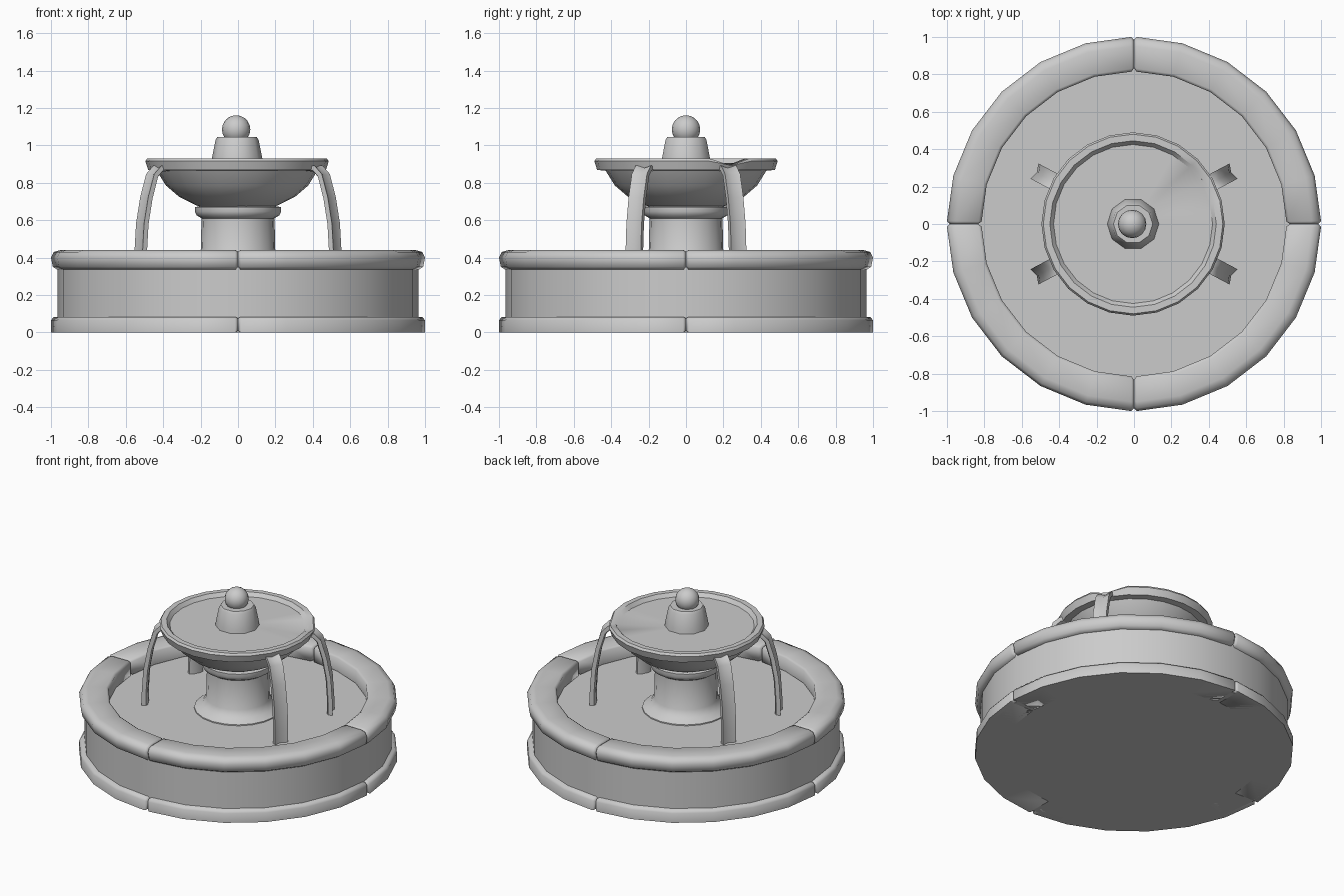
import bpy, bmesh
from math import radians, degrees, sin, cos, atan2, hypot
from mathutils import Vector

if "Cube" in bpy.data.objects:
    bpy.data.objects.remove(bpy.data.objects["Cube"])


def finish(name, bm, location=(0, 0, 0), angle=35):
    bmesh.ops.recalc_face_normals(bm, faces=bm.faces)
    mesh = bpy.data.meshes.new(name)
    bm.to_mesh(mesh)
    bm.free()
    mesh.shade_smooth()
    mesh.set_sharp_from_angle(angle=radians(angle))
    ob = bpy.data.objects.new(name, mesh)
    ob.location = location
    bpy.context.collection.objects.link(ob)
    return ob


def lathe_bm(profile, sides, closed=False):
    """Revolve (radius, z) points; open profiles get end caps."""
    bm = bmesh.new()
    rings = []
    for r, z in profile:
        rings.append([bm.verts.new((r * cos(radians(360 * i / sides)),
                                    r * sin(radians(360 * i / sides)), z))
                      for i in range(sides)])
    pairs = list(zip(rings, rings[1:]))
    if closed:
        pairs.append((rings[-1], rings[0]))
    for a, b in pairs:
        for i in range(sides):
            j = (i + 1) % sides
            bm.faces.new((a[i], a[j], b[j], b[i]))
    if not closed:
        bm.faces.new(rings[0])
        bm.faces.new(rings[-1])
    return bm


def sweep(bm, sections):
    """Skin a list of closed cross-sections and cap the ends."""
    rings = [[bm.verts.new(p) for p in s] for s in sections]
    n = len(rings[0])
    for a, b in zip(rings, rings[1:]):
        for i in range(n):
            j = (i + 1) % n
            bm.faces.new((a[i], a[j], b[j], b[i]))
    bm.faces.new(rings[0])
    bm.faces.new(rings[-1])


def stone_quarter(name, profile, start):
    """Quarter ring of stone whose tapered ends leave a V joint."""
    bm = bmesh.new()
    cr = sum(p[0] for p in profile) / len(profile)
    cz = sum(p[1] for p in profile) / len(profile)
    sections = []
    for a in (0.03, 0.9, 15, 30, 45, 60, 75, 89.1, 89.97):
        s = 0.82 if a in (0.03, 89.97) else 1.0
        t = radians(start + a)
        sections.append([((cr + (r - cr) * s) * cos(t),
                          (cr + (r - cr) * s) * sin(t),
                          cz + (z - cz) * s) for r, z in profile])
    sweep(bm, sections)
    finish(name, bm, angle=65)


# Basin: wall, rim stones, footing stones, floor and water
wall = [(0.84, 0.02), (0.965, 0.02), (0.965, 0.40), (0.84, 0.40)]
finish("basin_wall", lathe_bm(wall, 24, closed=True))
rim = [(0.815, 0.34), (0.815, 0.43), (0.83, 0.44), (0.95, 0.44), (0.985, 0.43),
       (1.0, 0.40), (0.99, 0.35), (0.965, 0.335)]
foot = [(0.82, 0.0), (1.0, 0.0), (1.0, 0.065), (0.985, 0.083), (0.82, 0.083)]
for k in range(4):
    stone_quarter(f"basin_rim_{k + 1}", rim, 90 * k)
    stone_quarter(f"basin_footing_{k + 1}", foot, 90 * k)
finish("basin_floor", lathe_bm([(0.97, 0.0), (0.97, 0.04)], 24))
finish("basin_water", lathe_bm([(0.84, 0.325), (0.84, 0.335)], 24))

# Pedestal column with flared foot and collar
column = [(0.28, 0.3), (0.275, 0.342), (0.23, 0.365), (0.20, 0.41), (0.195, 0.61),
          (0.22, 0.625), (0.23, 0.645), (0.23, 0.67), (0.2, 0.675)]
finish("pedestal", lathe_bm(column, 20))

# Upper bowl filled to a level surface, with a spout notch worn into the rim
bowl = [(0.16, 0.66), (0.22, 0.68), (0.31, 0.725), (0.38, 0.785), (0.43, 0.865),
        (0.475, 0.868), (0.49, 0.915), (0.48, 0.93), (0.445, 0.93), (0.425, 0.905),
        (0.13, 0.905)]
bm = lathe_bm(bowl, 24)
for v in bm.verts:
    if v.co.z > 0.9 and hypot(v.co.x, v.co.y) > 0.4 and \
            25 < degrees(atan2(v.co.y, v.co.x)) < 35:
        v.co.z = 0.893
finish("upper_bowl", bm, (-0.005, 0, 0))

# Finial: tapered block and ball
finish("finial_base", lathe_bm([(0.14, 0.89), (0.135, 0.93), (0.115, 1.03),
                                (0.105, 1.045)], 10), (-0.005, 0, 0), 45)
bm = bmesh.new()
bmesh.ops.create_uvsphere(bm, u_segments=16, v_segments=10, radius=0.076)
finish("finial_ball", bm, (-0.01, 0, 1.085), 60)

# Four water streams falling from the bowl: (radius, z) centre line
path = [(0.43, 0.882), (0.48, 0.875), (0.515, 0.84), (0.55, 0.72),
        (0.575, 0.58), (0.585, 0.42), (0.585, 0.325)]
for k, (sx, sy) in enumerate(((1, 1), (-1, 1), (-1, -1), (1, -1))):
    out = Vector((sx * 0.883, sy * 0.469, 0))
    side = Vector((-out.y, out.x, 0))
    sections = []
    for i, (r, z) in enumerate(path):
        a, b = path[max(i - 1, 0)], path[min(i + 1, len(path) - 1)]
        d = hypot(b[0] - a[0], b[1] - a[1])
        normal = out * ((a[1] - b[1]) / d) + Vector((0, 0, (b[0] - a[0]) / d))
        c = out * r + Vector((0, 0, z))
        w, h = 0.046, 0.018
        # shallow channel section, hollow on the outer face
        sections.append([c + side * w + normal * h, c + side * w - normal * h * 0.5,
                         c + side * w * 0.6 - normal * h, c - side * w * 0.6 - normal * h,
                         c - side * w - normal * h * 0.5, c - side * w + normal * h,
                         c + normal * h * 0.2])
    bm = bmesh.new()
    sweep(bm, sections)
    finish(f"water_stream_{k + 1}", bm)
